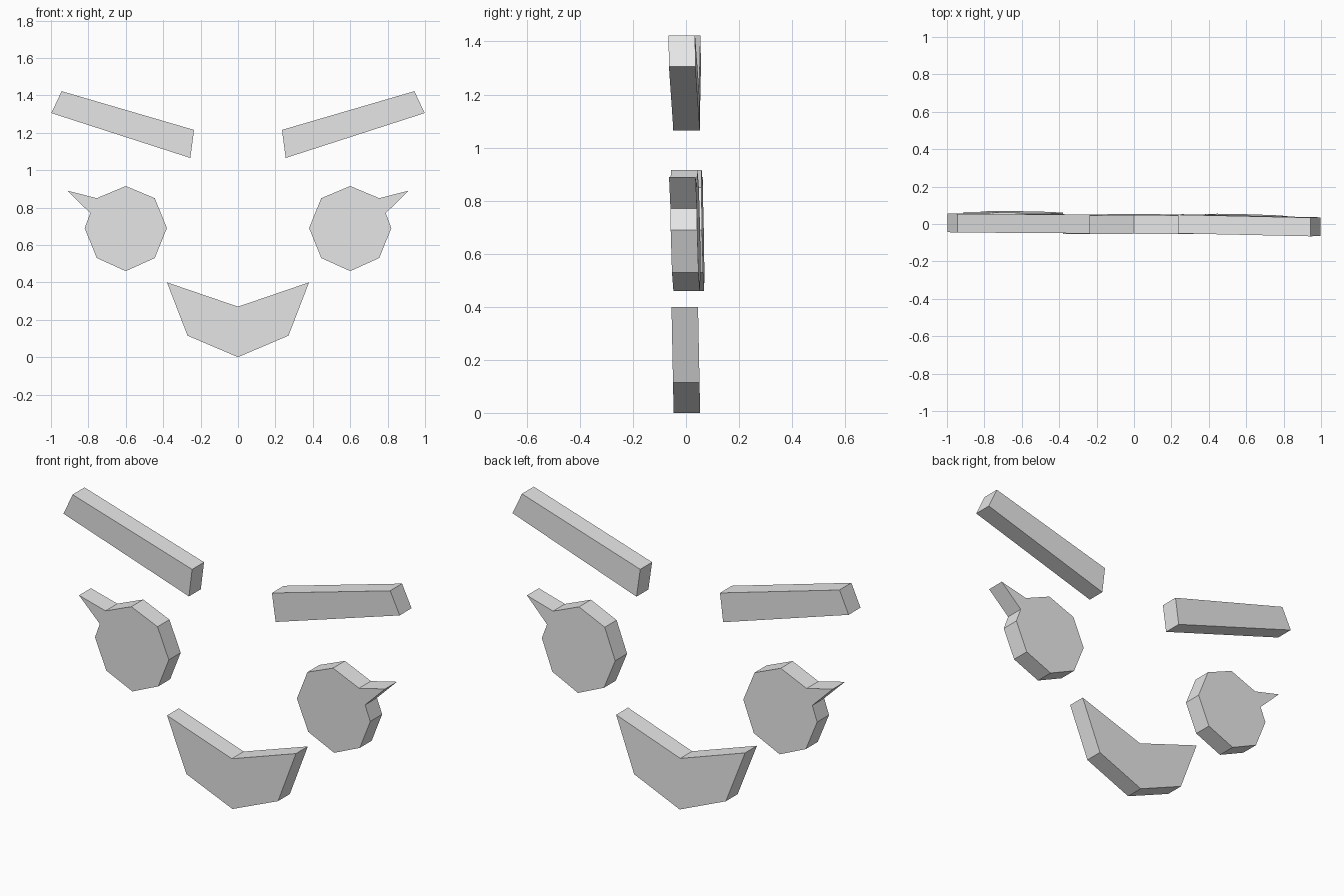
import bpy
import bmesh

cube = bpy.data.objects.get("Cube")
if cube:
    bpy.data.objects.remove(cube, do_unlink=True)

grey = bpy.data.materials.new("plain grey")
grey.use_nodes = True
grey.diffuse_color = (0.8, 0.8, 0.8, 1)
grey.node_tree.nodes["Principled BSDF"].inputs["Base Color"].default_value = (0.8, 0.8, 0.8, 1)

DEPTH = 0.1


def plate(name, outline, side=1, middle=0.0, lean_x=0.0, lean_z=0.0):
    """Extrude an x-z outline through y; side -1 mirrors it, leans tilt the plate."""
    cx = sum(p[0] for p in outline) / len(outline) * side
    cz = sum(p[1] for p in outline) / len(outline)
    bm = bmesh.new()
    front = []
    for x, z in outline:
        x *= side
        y = middle + lean_x * (x - cx) + lean_z * (z - cz)
        front.append(bm.verts.new((x, y - DEPTH / 2, z)))
    face = bm.faces.new(front)
    out = bmesh.ops.extrude_face_region(bm, geom=[face], use_keep_orig=True)
    moved = [g for g in out["geom"] if isinstance(g, bmesh.types.BMVert)]
    bmesh.ops.translate(bm, verts=moved, vec=(0, DEPTH, 0))
    bmesh.ops.recalc_face_normals(bm, faces=bm.faces)
    mesh = bpy.data.meshes.new(name)
    bm.to_mesh(mesh)
    bm.free()
    mesh.materials.append(grey)
    obj = bpy.data.objects.new(name, mesh)
    bpy.context.collection.objects.link(obj)
    return obj


# Outlines of the left-hand parts
brow = [(0.235, 1.215), (0.255, 1.065), (0.998, 1.305), (0.943, 1.422)]
eye = [(0.6, 0.915), (0.445, 0.85), (0.38, 0.69), (0.445, 0.53), (0.6, 0.46),
       (0.755, 0.53), (0.82, 0.69), (0.79, 0.77), (0.912, 0.89), (0.755, 0.85)]

# Slanted eyebrows
plate("left_eyebrow", brow, 1, -0.007, -0.016, -0.02)
plate("right_eyebrow", brow, -1, 0.003, -0.01, -0.01)

# Eight-sided eyes, each with a pointed lash
plate("left_eye", eye, 1, -0.004, -0.025, -0.02)
plate("right_eye", eye, -1, 0.014, -0.015, -0.02)

# Smiling mouth
half = [(0.38, 0.4), (0.27, 0.115)]
mouth = [(0, 0.27)] + half + [(0, 0.0)] + [(-x, z) for x, z in reversed(half)]
plate("mouth", mouth, 1, -0.001, 0.0, -0.02)
